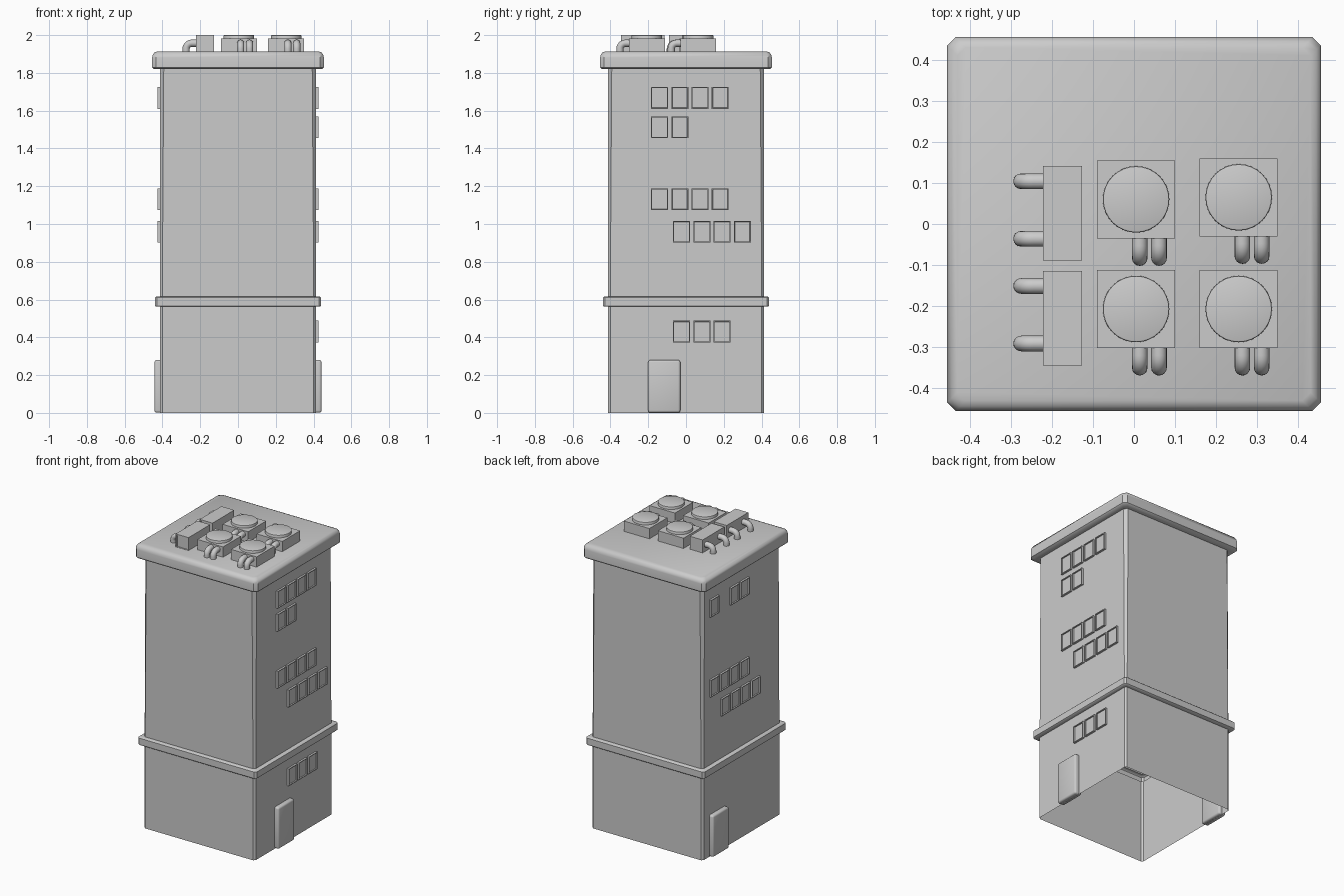
import bpy, bmesh, math
from mathutils import Vector, Matrix

if "Cube" in bpy.data.objects:
    bpy.data.objects.remove(bpy.data.objects["Cube"])

ROOF = 1.913


def finish(name, bm, smooth=True):
    bmesh.ops.recalc_face_normals(bm, faces=bm.faces)
    me = bpy.data.meshes.new(name)
    bm.to_mesh(me)
    bm.free()
    ob = bpy.data.objects.new(name, me)
    bpy.context.collection.objects.link(ob)
    if smooth:
        bpy.ops.object.select_all(action='DESELECT')
        ob.select_set(True)
        bpy.context.view_layer.objects.active = ob
        bpy.ops.object.shade_smooth_by_angle(angle=math.radians(40))
    return ob


def add_box(bm, lo, hi):
    lo, hi = Vector(lo), Vector(hi)
    m = Matrix.Translation((lo + hi) / 2) @ Matrix.Diagonal((*(hi - lo), 1))
    return bmesh.ops.create_cube(bm, size=1, matrix=m)['verts']


def recess(bm, faces, margin, depth):
    bmesh.ops.recalc_face_normals(bm, faces=bm.faces)
    bmesh.ops.inset_individual(bm, faces=faces, thickness=margin, depth=0)
    bmesh.ops.inset_individual(bm, faces=faces, thickness=0.001, depth=-depth)


# Tower shell: chamfered square rings, open at the bottom
def tower():
    profile = [(0.413, 0), (0.413, 0.562), (0.435, 0.562), (0.44, 0.567),
               (0.44, 0.61), (0.435, 0.615), (0.413, 0.615), (0.413, 1.82),
               (0.446, 1.82), (0.455, 1.829), (0.455, 1.88), (0.452, 1.894),
               (0.444, 1.907), (0.43, ROOF)]
    bm = bmesh.new()
    prev = None
    for h, z in profile:
        c = 0.012 if h < 0.445 and z < 1.82 else 0.02
        pts = [(h, -h + c), (h, h - c), (h - c, h), (-h + c, h),
               (-h, h - c), (-h, -h + c), (-h + c, -h), (h - c, -h)]
        ring = [bm.verts.new((x, y, z)) for x, y in pts]
        if prev:
            for i in range(8):
                j = (i + 1) % 8
                bm.faces.new((prev[i], prev[j], ring[j], ring[i]))
        prev = ring
    bm.faces.new(prev)
    finish("tower_shell", bm)


# Framed windows on one side wall: rows of (bottom z, first y, columns used)
def windows(name, side, rows):
    bm = bmesh.new()
    for z, y0, cols in rows:
        for c in cols:
            y = y0 + c * 0.107
            xs = sorted((side * 0.405, side * 0.426))
            add_box(bm, (xs[0], y, z), (xs[1], y + 0.09, z + 0.115))
    bm.normal_update()
    recess(bm, [f for f in bm.faces if f.normal.x * side > 0.9], 0.007, 0.008)
    finish(name, bm, False)


# Rounded door slab
def door(name, side, y0):
    bm = bmesh.new()
    xs = sorted((side * 0.39, side * 0.442))
    add_box(bm, (xs[0], y0, 0.001), (xs[1], y0 + 0.17, 0.28))
    bmesh.ops.bevel(bm, geom=bm.edges[:], offset=0.012, segments=3,
                    profile=0.5, affect='EDGES')
    finish(name, bm)


# Pipe leaving a unit along a direction, then turning down into the roof
def pipe(name, start, direction, reach):
    r, bend, p, d = 0.019, 0.03, Vector(start), Vector(direction)
    path = [p - d * 0.02]
    for i in range(9):
        a = math.pi / 2 * i / 8
        path.append(p + d * (reach - r - bend + bend * math.sin(a))
                    + Vector((0, 0, -bend * (1 - math.cos(a)))))
    path.append(Vector((path[-1].x, path[-1].y, ROOF - 0.005)))
    side = d.cross(Vector((0, 0, 1)))
    bm = bmesh.new()
    prev = None
    for k, q in enumerate(path):
        a = math.pi / 2 * min(max(k - 1, 0), 8) / 8
        up = Vector((0, 0, math.cos(a))) + d * math.sin(a)
        ring = [bm.verts.new(q + r * (side * math.cos(t) + up * math.sin(t)))
                for t in [math.tau * i / 16 for i in range(16)]]
        if prev:
            for i in range(16):
                j = (i + 1) % 16
                bm.faces.new((prev[i], prev[j], ring[j], ring[i]))
        prev = ring
    finish(name, bm)


# Square cooling unit with round fan housing and two front pipes
def fan_unit(n, cx, cy):
    bm = bmesh.new()
    add_box(bm, (cx - 0.095, cy - 0.095, ROOF - 0.005),
            (cx + 0.095, cy + 0.095, 1.982))
    finish(f"fan_unit_{n}", bm, False)
    bm = bmesh.new()
    bmesh.ops.create_cone(bm, cap_ends=True, segments=32, radius1=0.081,
                          radius2=0.081, depth=0.03,
                          matrix=Matrix.Translation((cx, cy, 1.985)))
    bm.normal_update()
    rim = [e for e in bm.edges if all(v.co.z > 1.99 for v in e.verts)]
    bmesh.ops.bevel(bm, geom=rim, offset=0.004, segments=2, profile=0.5,
                    affect='EDGES')
    finish(f"fan_housing_{n}", bm)
    for i, dx in enumerate((0.009, 0.056)):
        pipe(f"fan_pipe_{n}_{i}", (cx + dx, cy - 0.095, 1.957), (0, -1, 0), 0.067)


# Long vent box with recessed ends and two side pipes
def vent_box(n, cy):
    bm = bmesh.new()
    add_box(bm, (-0.222, cy - 0.115, ROOF - 0.005), (-0.127, cy + 0.115, 2.0))
    bm.normal_update()
    recess(bm, [f for f in bm.faces if f.normal.y < -0.9], 0.01, 0.006)
    finish(f"vent_box_{n}", bm, False)
    for i, dy in enumerate((-0.062, 0.078)):
        pipe(f"vent_pipe_{n}_{i}", (-0.222, cy + dy, 1.957), (-1, 0, 0), 0.072)


tower()
windows("windows_right", 1, [(1.61, -0.185, range(4)), (1.455, -0.185, range(2)),
                             (1.073, -0.185, range(4)), (0.902, -0.068, range(4)),
                             (0.373, -0.068, range(3))])
windows("windows_left", -1, [(1.61, -0.068, (0, 1, 3)), (1.073, -0.068, range(4)),
                             (0.902, -0.185, range(4))])
door("door_right", 1, -0.2)
door("door_left", -1, 0.172)
for n, (cx, cy) in enumerate([(0.005, 0.06), (0.255, 0.065),
                              (0.005, -0.207), (0.255, -0.207)]):
    fan_unit(n, cx, cy)
for n, cy in enumerate((0.026, -0.229)):
    vent_box(n, cy)
